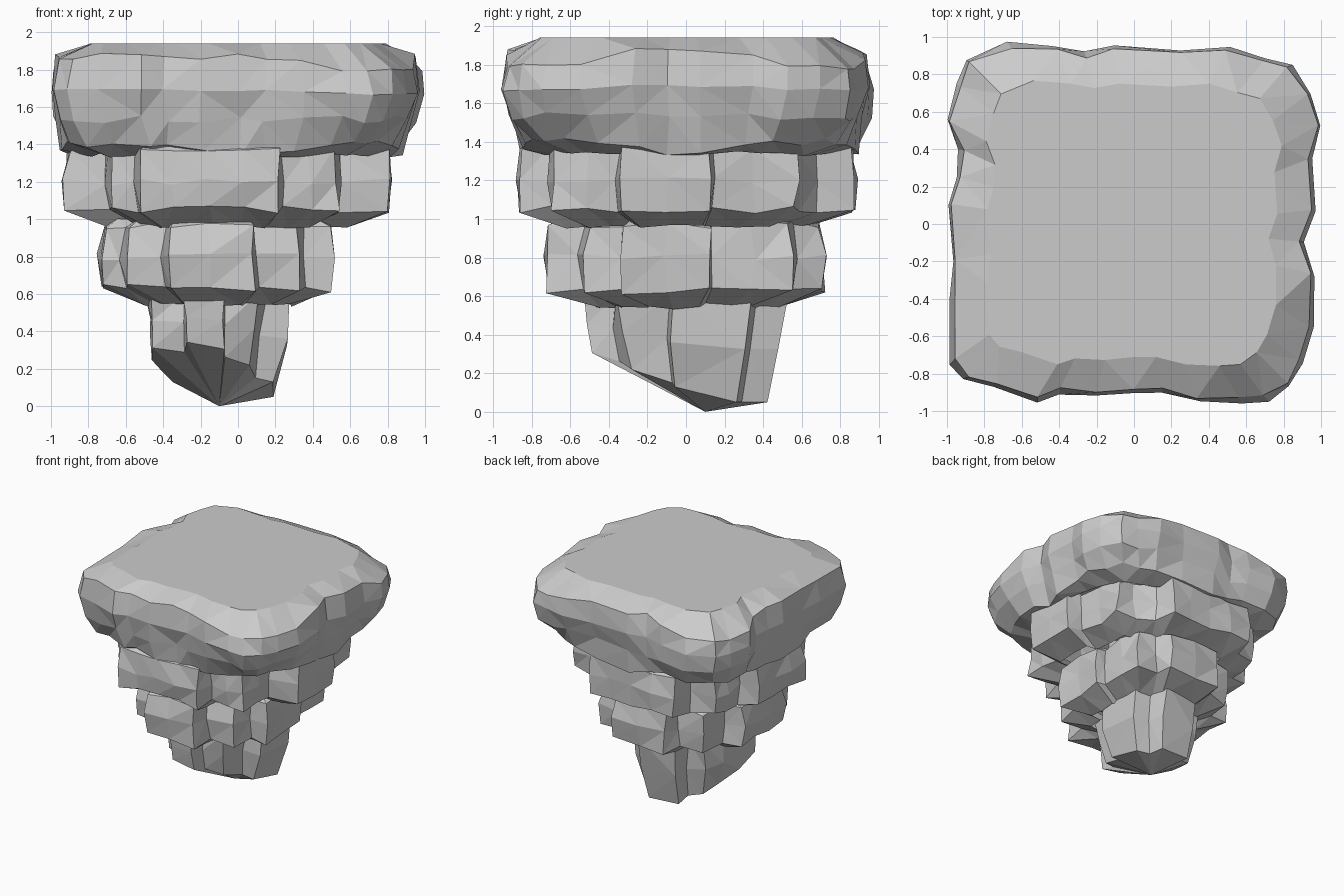
import bpy, bmesh, random
from mathutils import Vector

if "Cube" in bpy.data.objects:
    bpy.data.objects.remove(bpy.data.objects["Cube"])

random.seed(4)


def clamp(v):
    return max(0, min(1, v))


def resample(points, step):
    """Split long outline edges so the rock face gets small facets."""
    out = []
    for a, b in zip(points, points[1:] + points[:1]):
        a, b = Vector(a), Vector(b)
        n = max(1, round((b - a).length / step))
        out += [a.lerp(b, k / n) for k in range(n)]
    return out


def rock_tier(name, outline, centre, levels, step=0.2, rough=0.018, top=False, tip=None,
              floor=None, shape=None):
    """Loft an outline down through levels of (height, scale, roughness factor)."""
    c = Vector(centre)
    pts = resample(outline, step)
    bm = bmesh.new()
    rings = []
    for level, (z, s, f) in enumerate(levels):
        ring = []
        for p in pts:
            dz, ds = shape(level, p) if shape else (0, 0)
            q = c + (p - c) * (s + ds)
            r = rough * f
            x, y = (q.x + random.uniform(-r, r), q.y + random.uniform(-r, r))
            h = z + dz + random.uniform(-r, r) * 1.3
            if floor:
                low = floor(x, y)
                h = low + (0.6 - low) * z
            ring.append(bm.verts.new((x, y, h)))
        rings.append(ring)
    n = len(pts)
    for a, b in zip(rings, rings[1:]):
        for i in range(n):
            j = (i + 1) % n
            bm.faces.new((a[i], b[i], b[j], a[j]))
    if tip:
        t = bm.verts.new(tip)
        for i in range(n):
            bm.faces.new((rings[-1][i], t, rings[-1][(i + 1) % n]))
    bmesh.ops.triangulate(bm, faces=bm.faces[:])
    if top:
        bm.faces.new(rings[0])
    mesh = bpy.data.meshes.new(name)
    bm.to_mesh(mesh)
    bm.free()
    obj = bpy.data.objects.new(name, mesh)
    bpy.context.collection.objects.link(obj)
    return obj


def slab_shape(level, p):
    """Sunken rim and undercut at corners; walls flow into the blocks mid-side."""
    reach = abs(p.x) + abs(p.y)
    corner = clamp((reach - 1.25) / 0.35)
    middle = 1 - clamp((reach - 1.15) / 0.25)
    sunk = 0 if p.x < 0 and p.y < 0 else corner
    lean = -.035 * p.x + .01 * p.y
    return {1: (-.08 * sunk + .01, 0), 2: (-.02 * sunk, 0), 3: (0, lean * .4),
            4: (-.05 * middle, lean - .04 * corner + .01 * middle),
            5: (0, lean - .03 * corner + .09 * middle)}.get(level, (0, 0))


# Wide slab with flat top and chamfered rim
slab = [(-.91, -.83), (-.75, -.87), (-.52, -.95), (-.4, -.91), (-.2, -.92), (0, -.9),
        (.15, -.9), (.35, -.95), (.58, -.96), (.72, -.95), (.83, -.87), (.9, -.75),
        (.96, -.55), (.96, -.28), (.91, -.1), (.97, .07), (.95, .35), (1, .53),
        (.94, .7), (.85, .85), (.7, .89), (.51, .95), (.25, .93), (-.1, .95),
        (-.27, .92), (-.43, .95), (-.68, .97), (-.9, .88), (-.95, .75), (-1, .56),
        (-.94, .4), (-.95, .25), (-.99, .1), (-.97, -.2), (-.99, -.4), (-.98, -.75)]
rock_tier("top_slab", slab, (0, 0),
          [(1.94, .79, 0), (1.86, .975, .7), (1.69, 1, .3), (1.53, .965, 1),
           (1.4, .92, .8), (1.34, .76, .6)], step=0.25, top=True, shape=slab_shape)

# Upper ring of stepped blocks
upper = [(-.53, -.87), (.22, -.87), (.24, -.72), (.54, -.7), (.56, -.36), (.82, -.33),
         (.82, .12), (.69, .14), (.66, .58), (.5, .6), (.34, .68), (.32, .88), (-.5, .88),
         (-.53, .7), (-.74, .66), (-.76, .36), (-.93, .33), (-.93, -.28), (-.71, -.3),
         (-.69, -.64), (-.55, -.67)]
rock_tier("upper_blocks", upper, (-.05, 0),
          [(1.41, .9, .3), (1.37, .975, .8), (1.2, .995, 1), (1.05, .98, 1), (.96, .72, .5)])

# Middle ring of stepped blocks
middle = [(-.38, -.73), (.08, -.73), (.1, -.55), (.34, -.52), (.36, -.33), (.51, -.33),
          (.51, .12), (.44, .14), (.42, .55), (.24, .58), (.2, .72), (-.3, .72),
          (-.33, .58), (-.55, .55), (-.57, .3), (-.74, .28), (-.74, -.3), (-.62, -.33),
          (-.6, -.52), (-.4, -.55)]
rock_tier("middle_blocks", middle, (-.1, 0),
          [(1.0, .85, .3), (.97, .96, 1), (.8, 1, 1), (.63, .98, 1), (.54, .62, .5)])

# Tapered foot with slanted underside ending in a point
foot = [(-.28, -.53), (-.08, -.52), (-.06, -.38), (.1, -.36), (.14, -.1), (.27, -.08),
        (.27, .33), (.12, .36), (.1, .52), (-.24, .5), (-.26, .36), (-.4, .33), (-.48, .16),
        (-.48, -.3), (-.3, -.33)]


def foot_shape(level, p):
    taper = .13 if p.x > 0 or p.y > .15 else 0
    return 0, -taper * (0, .3, 1)[level]


rock_tier("foot", foot, (-.1, .02), [(1, 1, 1), (.5, .985, 1), (0, .93, .6)], step=0.3,
          tip=(-.1, .1, 0), shape=foot_shape,
          floor=lambda x, y: max(.05, .146 - .18 * x - .3 * y))
